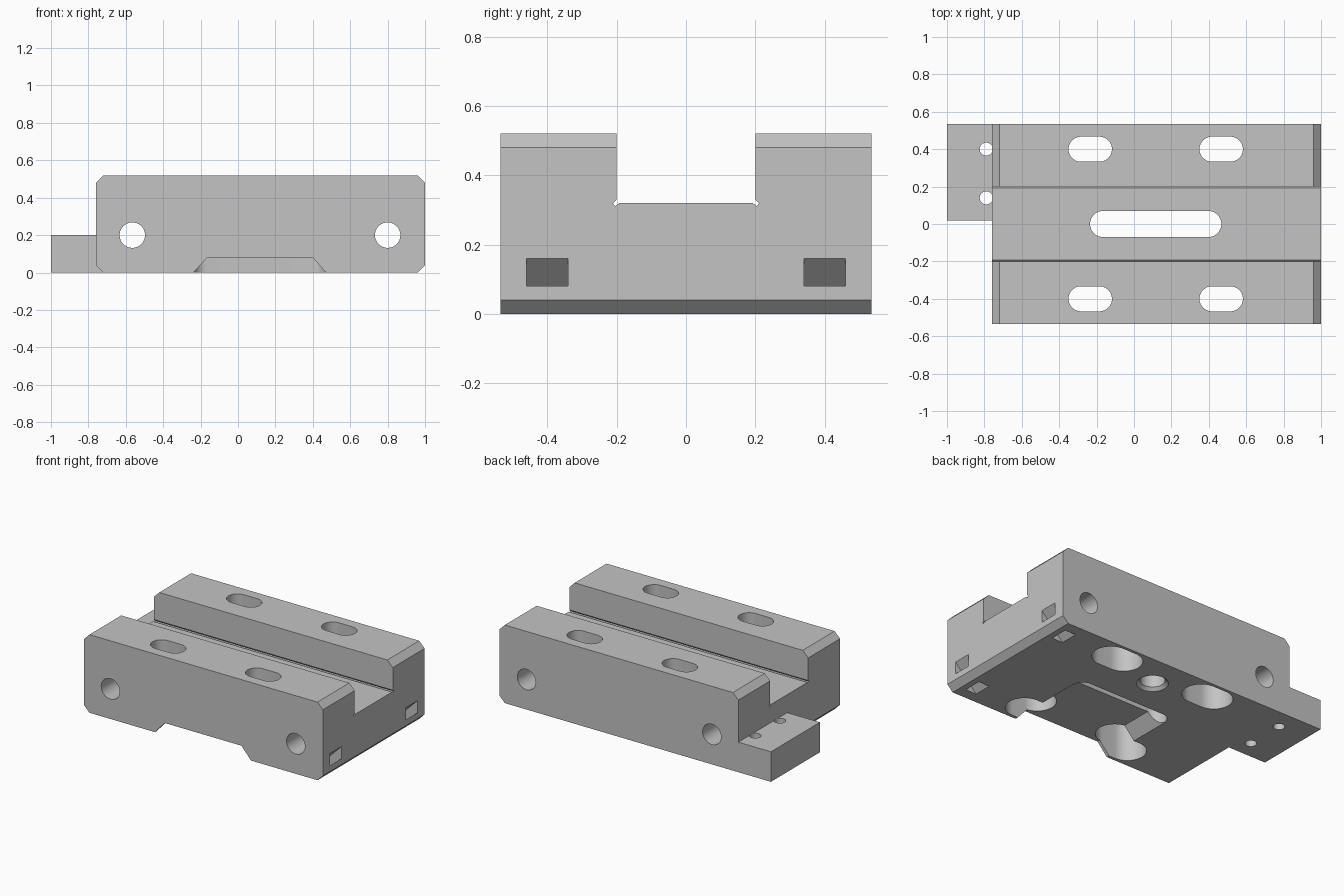
import bpy
import bmesh
import math
from mathutils import Vector

cube = bpy.data.objects.get("Cube")
if cube:
    bpy.data.objects.remove(cube, do_unlink=True)

grey = bpy.data.materials.new("machined_grey")
grey.use_nodes = True
colour = (0.55, 0.55, 0.55, 1)
grey.diffuse_color = colour
grey.node_tree.nodes["Principled BSDF"].inputs["Base Color"].default_value = colour


def prism(name, profile, axis, start, end):
    """Extrude a closed 2D profile along x, y or z."""
    place = {"x": lambda a, b, t: (t, a, b),
             "y": lambda a, b, t: (a, t, b),
             "z": lambda a, b, t: (a, b, t)}[axis]
    bm = bmesh.new()
    face = bm.faces.new([bm.verts.new(place(a, b, start)) for a, b in profile])
    side = bmesh.ops.extrude_face_region(bm, geom=[face])["geom"]
    verts = [v for v in side if isinstance(v, bmesh.types.BMVert)]
    bmesh.ops.translate(bm, verts=verts, vec=Vector(place(0, 0, end - start)))
    bmesh.ops.recalc_face_normals(bm, faces=bm.faces)
    mesh = bpy.data.meshes.new(name)
    bm.to_mesh(mesh)
    bm.free()
    mesh.materials.append(grey)
    obj = bpy.data.objects.new(name, mesh)
    bpy.context.collection.objects.link(obj)
    return obj


def slot(cx, cy, r, half=0.0, steps=24):
    """Round-ended outline; a plain circle when half is zero."""
    points = []
    for end in (1, -1):
        for i in range(steps + (1 if half else 0)):
            a = math.pi * (i / steps - 0.5) + (0 if end > 0 else math.pi)
            points.append((cx + end * half + r * math.cos(a), cy + r * math.sin(a)))
    return points


def combine(target, tool, operation="DIFFERENCE"):
    mod = target.modifiers.new(tool.name, "BOOLEAN")
    mod.operation = operation
    mod.solver = "EXACT"
    mod.object = tool
    bpy.context.view_layer.objects.active = target
    bpy.ops.object.modifier_apply(modifier=mod.name)
    bpy.data.objects.remove(tool, do_unlink=True)


# Main block with chamfered ends
L, R, H, D, C = -0.76, 1.0, 0.52, 0.535, 0.04
block = prism("slide_block", [(L + C, 0), (R - C, 0), (R, C), (R, H - C),
                              (R - C, H), (L + C, H), (L, H - C), (L, C)], "y", -D, D)

# Mounting tab on one end
tab = prism("mounting_tab", [(-1, 0.02), (-0.7, 0.02), (-0.7, D), (-1, D)], "z", 0, 0.2)
combine(block, tab, "UNION")

# Long channel with small corner reliefs
half = [(0.193, 0.32), (0.203, 0.311), (0.211, 0.318), (0.2, 0.33), (0.2, 0.6)]
channel = half + [(-y, z) for y, z in reversed(half)]
combine(block, prism("channel", channel, "x", -1.1, 1.1))

# Trapezoid recess under the front half
combine(block, prism("front_recess", [(-0.256, -0.02), (0.488, -0.02),
                                      (0.4, 0.08), (-0.165, 0.08)], "y", -0.6, 0))

# Central slot
MID = 0.116
combine(block, prism("centre_slot", slot(MID, 0, 0.07, 0.281), "z", -0.1, 0.4))

# Screw slots with wider counterbores from below
for x in (MID - 0.35, MID + 0.35):
    for y in (-0.4, 0.4):
        combine(block, prism("counterbore", slot(x, y, 0.115, 0.049), "z", -0.1, 0.3))
        combine(block, prism("screw_slot", slot(x, y, 0.067, 0.049), "z", 0.25, 0.6))

# Cross holes from front to back
for x in (-0.565, 0.8):
    combine(block, prism("cross_hole", slot(x, 0.2, 0.068), "y", -0.6, 0.6))

# Slanted tie passages from the end face to the underside
for y in (-0.4, 0.4):
    combine(block, prism("tie_passage", [(0.82, -0.02), (0.90, -0.02),
                                         (1.02, 0.10), (1.02, 0.18)], "y", y - 0.06, y + 0.06))

# Small holes through the tab
for y in (0.14, 0.4):
    combine(block, prism("tab_hole", slot(-0.79, y, 0.035), "z", -0.1, 0.201))

# Blind hole underneath with a countersunk mouth
combine(block, prism("blind_hole", slot(MID, 0.31, 0.075), "z", -0.1, 0.2))
mouth = prism("countersink", slot(MID, 0.31, 0.105), "z", -0.01, 0.02)
for v in mouth.data.vertices:
    if v.co.z > 0:
        v.co.x = MID + (v.co.x - MID) * 0.714
        v.co.y = 0.31 + (v.co.y - 0.31) * 0.714
combine(block, mouth)

# Smooth bores, crisp edges
bpy.ops.object.select_all(action="DESELECT")
block.select_set(True)
bpy.context.view_layer.objects.active = block
bpy.ops.object.shade_smooth_by_angle(angle=math.radians(30))
